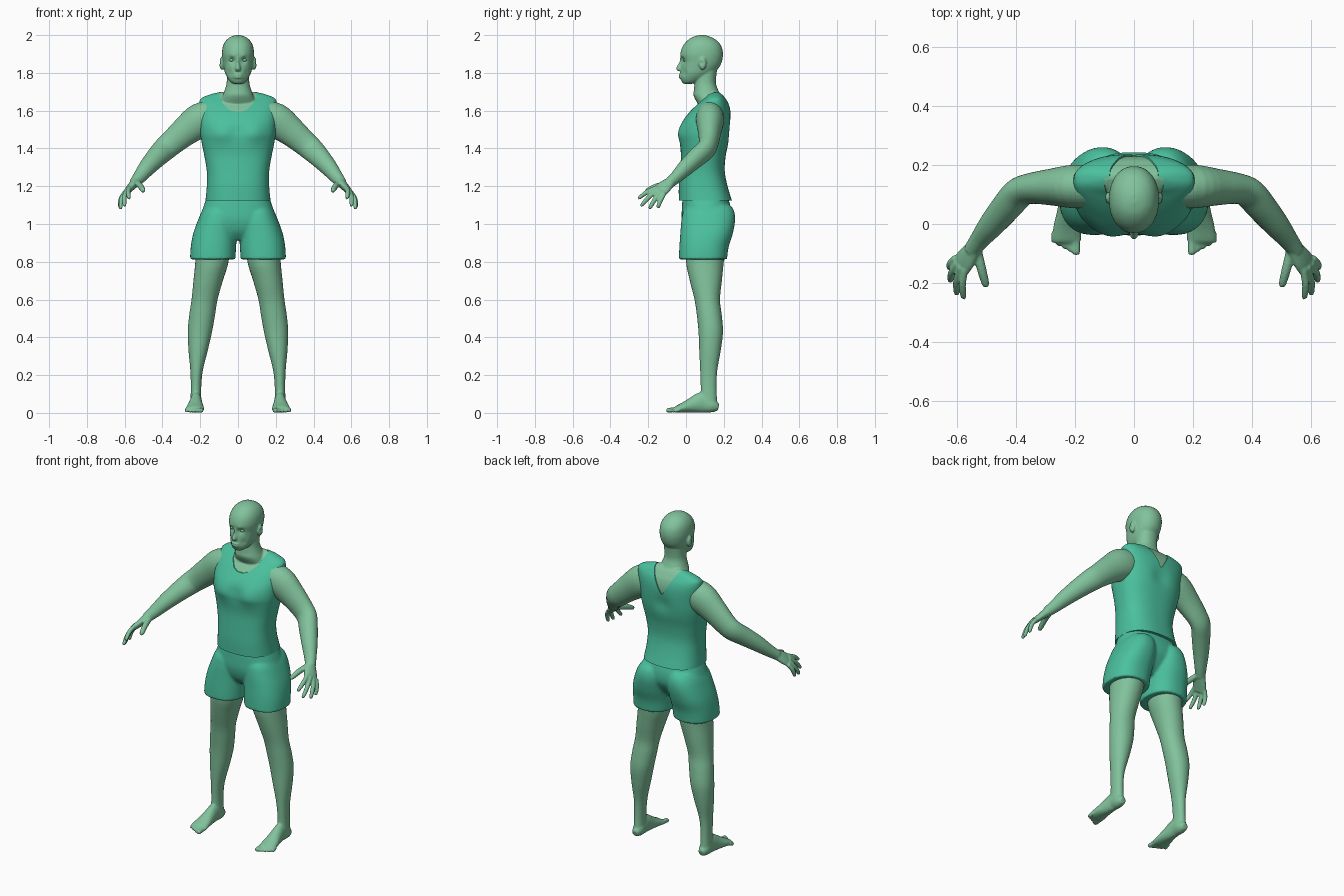
import bpy
import bmesh
from math import cos, sin, pi, exp, copysign
from mathutils import Vector, Matrix

cube = bpy.data.objects.get("Cube")
if cube:
    bpy.data.objects.remove(cube)


def material(name, rgb):
    m = bpy.data.materials.new(name)
    m.use_nodes = True
    m.diffuse_color = (*rgb, 1)
    m.node_tree.nodes["Principled BSDF"].inputs["Base Color"].default_value = (*rgb, 1)
    return m


SKIN = material("pale green skin", (0.22, 0.54, 0.33))
CLOTH = material("teal green cloth", (0.07, 0.53, 0.34))


def refine(rows, steps=4):
    """Smoothly interpolate the cross-section rows."""
    v = [Vector(r) for r in rows]
    out = []
    for i in range(len(v) - 1):
        a, b, c, d = v[max(i - 1, 0)], v[i], v[i + 1], v[min(i + 2, len(v) - 1)]
        for s in range(steps):
            t = s / steps
            out.append(b + (c - a) * (t / 2) + (a * 2 - b * 5 + c * 4 - d) * (t * t / 2)
                       + (b * 3 - a - c * 3 + d) * (t ** 3 / 2))
    return out + [v[-1]]


def loft(bm, rows, side=None, power=2.0, sides=32):
    """Skin rows (x, y, z, half width, half depth); level rings unless side is given."""
    rows = refine(rows)
    rings = []
    for i, r in enumerate(rows):
        centre = Vector(r[:3])
        u, w = Vector((1, 0, 0)), Vector((0, 1, 0))
        if side:
            t = Vector(rows[min(i + 1, len(rows) - 1)][:3]) - Vector(rows[max(i - 1, 0)][:3])
            t.normalize()
            u = Vector(side)
            u = (u - t * u.dot(t)).normalized()
            w = t.cross(u)
        ring = []
        for k in range(sides):
            c, s = cos(2 * pi * k / sides), sin(2 * pi * k / sides)
            c = copysign(abs(c) ** (2 / power), c)
            s = copysign(abs(s) ** (2 / power), s)
            ring.append(bm.verts.new(centre + u * (c * r[3]) + w * (s * r[4])))
        rings.append(ring)
    for a, b in zip(rings, rings[1:]):
        for k in range(sides):
            n = (k + 1) % sides
            bm.faces.new((a[k], a[n], b[n], b[k]))
    bm.faces.new(rings[0][::-1])
    bm.faces.new(rings[-1])


def stack(bm, rows, power=2.2, sides=32, inset=0.0):
    """Level sections given as (z, x min, x max, y front, y back)."""
    loft(bm, [((a + b) / 2, (f + k) / 2, z, (b - a) / 2 - inset, (k - f) / 2 - inset)
              for z, a, b, f, k in rows], None, power, sides)


def centred(rows):
    return [(z, -h, h, f, b) for z, h, f, b in rows]


def ball(bm, place, size):
    bmesh.ops.create_icosphere(bm, subdivisions=3, radius=1,
                               matrix=Matrix.Translation(place) @ Matrix.Diagonal((*size, 1)))


def bake(ob):
    """Replace the mesh by its modified result."""
    bpy.context.view_layer.update()
    mesh = bpy.data.meshes.new_from_object(ob.evaluated_get(bpy.context.evaluated_depsgraph_get()))
    ob.modifiers.clear()
    ob.data = mesh


def make(name, bm, mat, voxel=0, smooth=3, mirror=False):
    bmesh.ops.recalc_face_normals(bm, faces=bm.faces[:])
    mesh = bpy.data.meshes.new(name)
    bm.to_mesh(mesh)
    bm.free()
    ob = bpy.data.objects.new(name, mesh)
    bpy.context.collection.objects.link(ob)
    if voxel:
        m = ob.modifiers.new("fuse", 'REMESH')
        m.mode, m.voxel_size = 'VOXEL', voxel
        m = ob.modifiers.new("relax", 'SMOOTH')
        m.factor, m.iterations = 0.5, smooth
    if mirror:
        ob.modifiers.new("mirror", 'MIRROR').use_mirror_merge = False
    bake(ob)
    ob.data.materials.clear()
    ob.data.materials.append(mat)
    return ob


def push(ob, place, radius, move):
    """Soft sculpt stroke, repeated on both sides."""
    for sx in ((1, -1) if place[0] else (1,)):
        p, d = Vector((place[0] * sx, *place[1:])), Vector(move)
        d.x *= sx
        for v in ob.data.vertices:
            q = (v.co - p).length_squared / radius ** 2
            if q < 6:
                v.co += d * exp(-q)


def finish(ob, angle=0.8):
    bpy.ops.object.select_all(action='DESELECT')
    ob.select_set(True)
    bpy.context.view_layer.objects.active = ob
    bpy.ops.object.shade_smooth_by_angle(angle=angle)


TORSO = centred([
    (1.125, .172, -.038, .243), (1.2, .165, -.038, .22), (1.28, .165, -.032, .205),
    (1.36, .178, -.027, .21), (1.43, .192, -.032, .225), (1.48, .2, -.036, .233),
    (1.54, .203, -.02, .237), (1.6, .205, .025, .235), (1.64, .205, .065, .225),
    (1.665, .195, .095, .21), (1.685, .15, .115, .195), (1.7, .09, .14, .175)])


def shape_chest(ob):
    push(ob, (.09, -.03, 1.48), .055, (0, -.012, 0))
    push(ob, (0, -.03, 1.49), .04, (0, .008, 0))
    push(ob, (0, .24, 1.5), .05, (0, -.012, 0))


# Head, neck and upper chest
bm = bmesh.new()
stack(bm, TORSO[4:], 2.5, 48, .006)
stack(bm, centred([(1.64, .1, .06, .2), (1.68, .082, .04, .185), (1.71, .07, .042, .17),
                   (1.75, .06, .045, .158), (1.82, .06, .05, .165)]))
stack(bm, centred([
    (1.742, .022, -.012, .03), (1.752, .04, -.022, .07), (1.775, .057, -.03, .115),
    (1.8, .069, -.03, .15), (1.83, .076, -.027, .176), (1.86, .081, -.024, .19),
    (1.9, .085, -.03, .196), (1.94, .08, -.018, .188), (1.97, .065, .006, .165),
    (1.99, .041, .035, .132), (2.0, .012, .07, .1)]), 2.15)
stack(bm, centred([(1.885, .008, -.03, .01), (1.855, .009, -.037, .01), (1.825, .016, -.053, .01),
                   (1.81, .015, -.044, .01)]), 2)
for z in (1.777, 1.79):
    ball(bm, (0, -.026, z), (.025, .012, .007))
for s in (-1, 1):
    ball(bm, (s * .086, .088, 1.85), (.013, .02, .034))
head = make("head_and_neck", bm, SKIN, .005, 2)
shape_chest(head)
push(head, (.034, -.022, 1.868), .015, (0, .013, 0))
push(head, (.034, -.03, 1.888), .014, (0, -.005, 0))
push(head, (.098, .082, 1.852), .01, (-.006, 0, 0))
push(head, (.045, -.01, 1.8), .018, (0, .006, 0))
finish(head, 1.2)

# Eyeballs
bm = bmesh.new()
for s in (-1, 1):
    ball(bm, (s * .034, -.003, 1.868), (.013, .013, .009))
finish(make("eyes", bm, SKIN))

# Arms with hands
bm = bmesh.new()
loft(bm, [(.12, .125, 1.575, .07, .08), (.2, .127, 1.548, .074, .092), (.28, .125, 1.49, .062, .078),
          (.35, .12, 1.43, .052, .067), (.39, .105, 1.395, .05, .063), (.43, .06, 1.355, .049, .056),
          (.48, 0, 1.3, .043, .046), (.52, -.05, 1.25, .033, .036), (.55, -.09, 1.215, .028, .028)],
     (0, 1, 0))
loft(bm, [(.535, -.07, 1.23, .027, .025), (.548, -.09, 1.216, .032, .024),
          (.57, -.12, 1.192, .041, .02), (.594, -.152, 1.163, .042, .013)], (.035, .055, -.035))
FINGERS = [((.574, -.172, 1.183), (.578, -.254, 1.135)), ((.59, -.163, 1.168), (.602, -.24, 1.095)),
           ((.603, -.145, 1.153), (.624, -.195, 1.08)), ((.608, -.122, 1.147), (.627, -.15, 1.085)),
           ((.527, -.105, 1.21), (.5, -.214, 1.175))]
for i, (root, tip) in enumerate(FINGERS):
    a, b = Vector(root), Vector(tip)
    r = .016 if i == 4 else .0125
    start = a - (b - a) * .25
    bow = Vector((.006, 0, .006)) if i < 4 else Vector((0, -.004, .004))
    loft(bm, [(*start, r, r), (*(a.lerp(b, .4) + bow), r, r), (*a.lerp(b, .9), r * .8, r * .8),
              (*b, r * .3, r * .3)], (.035, .055, -.035), 2, 12)
finish(make("arms", bm, SKIN, .005, 2, True), 1.2)

# Legs with feet
bm = bmesh.new()
stack(bm, [(.92, .04, .22, .0, .21), (.8, .05, .226, .0, .2), (.7, .08, .236, .02, .19),
           (.6, .108, .246, .045, .18), (.52, .121, .258, .057, .189), (.43, .137, .266, .066, .196),
           (.33, .16, .262, .07, .184), (.22, .187, .252, .075, .165), (.12, .195, .25, .078, .162),
           (.05, .192, .253, .07, .166)], 2.1)
loft(bm, [(.222, .172, .028, .018, .018), (.222, .14, .038, .031, .038), (.222, .09, .055, .031, .055),
          (.224, .04, .043, .037, .043), (.227, -.01, .029, .046, .028), (.228, -.05, .019, .049, .018),
          (.228, -.062, .016, .046, .012)], (1, 0, 0))
for i in range(5):
    x, y, r = .196 + i * .019, -.105 + .01 * i, .0135 if i == 0 else .0095
    loft(bm, [(x, -.03, .02, r, r), (x, y + .025, .015, r, r), (x, y + .006, r, r, r * .9),
              (x, y, r, r * .5, r * .4)], (1, 0, 0), 2, 12)
finish(make("legs", bm, SKIN, .006, 2, True), 1.2)

# Shorts
bm = bmesh.new()
stack(bm, centred([(1.14, .166, -.018, .222), (1.08, .187, -.022, .238), (1.02, .205, -.022, .235),
                   (.96, .17, -.005, .2), (.915, .1, .03, .16)]), 2.4, 48)
for s in (-1, 1):
    rows = [(.813, .014, .254, -.038, .217), (.88, .01, .25, -.035, .226), (.95, .006, .237, -.03, .248),
            (1.02, .004, .212, -.024, .26), (1.07, .012, .19, -.012, .254), (1.1, .03, .165, .02, .235)]
    stack(bm, [(z, *sorted((s * a, s * b)), f, k) for z, a, b, f, k in rows], 2.3, 48)
finish(make("shorts", bm, CLOTH, .008, 3), 0.9)

# Tank top with a scooped front and a pointed back neckline
bm = bmesh.new()
stack(bm, TORSO, 2.5, 80)
shirt = make("tank_top", bm, CLOTH)
shape_chest(shirt)
FRONT = [(.105, 1.75), (.1, 1.69), (.082, 1.64), (.05, 1.607), (.02, 1.595)]
BACK = [(.095, 1.75), (.08, 1.69), (.004, 1.56)]
for half, y0, y1 in ((FRONT, -.3, .155), (BACK, .145, .4)):
    bm = bmesh.new()
    outline = half + [(-x, z) for x, z in reversed(half)]
    face = bm.faces.new([bm.verts.new((x, y0, z)) for x, z in outline])
    grown = bmesh.ops.extrude_face_region(bm, geom=[face])["geom"]
    bmesh.ops.translate(bm, vec=(0, y1 - y0, 0),
                        verts=[g for g in grown if isinstance(g, bmesh.types.BMVert)])
    # The kept first face closes the prism
    if not face.is_valid:
        bmesh.ops.holes_fill(bm, edges=bm.edges[:])
    cutter = make("neckline_cutter", bm, CLOTH)
    cutter.hide_render = True
    cut = shirt.modifiers.new("neckline", 'BOOLEAN')
    cut.operation, cut.solver, cut.object = 'DIFFERENCE', 'EXACT', cutter
    bake(shirt)
    bpy.data.objects.remove(cutter)
finish(shirt)
